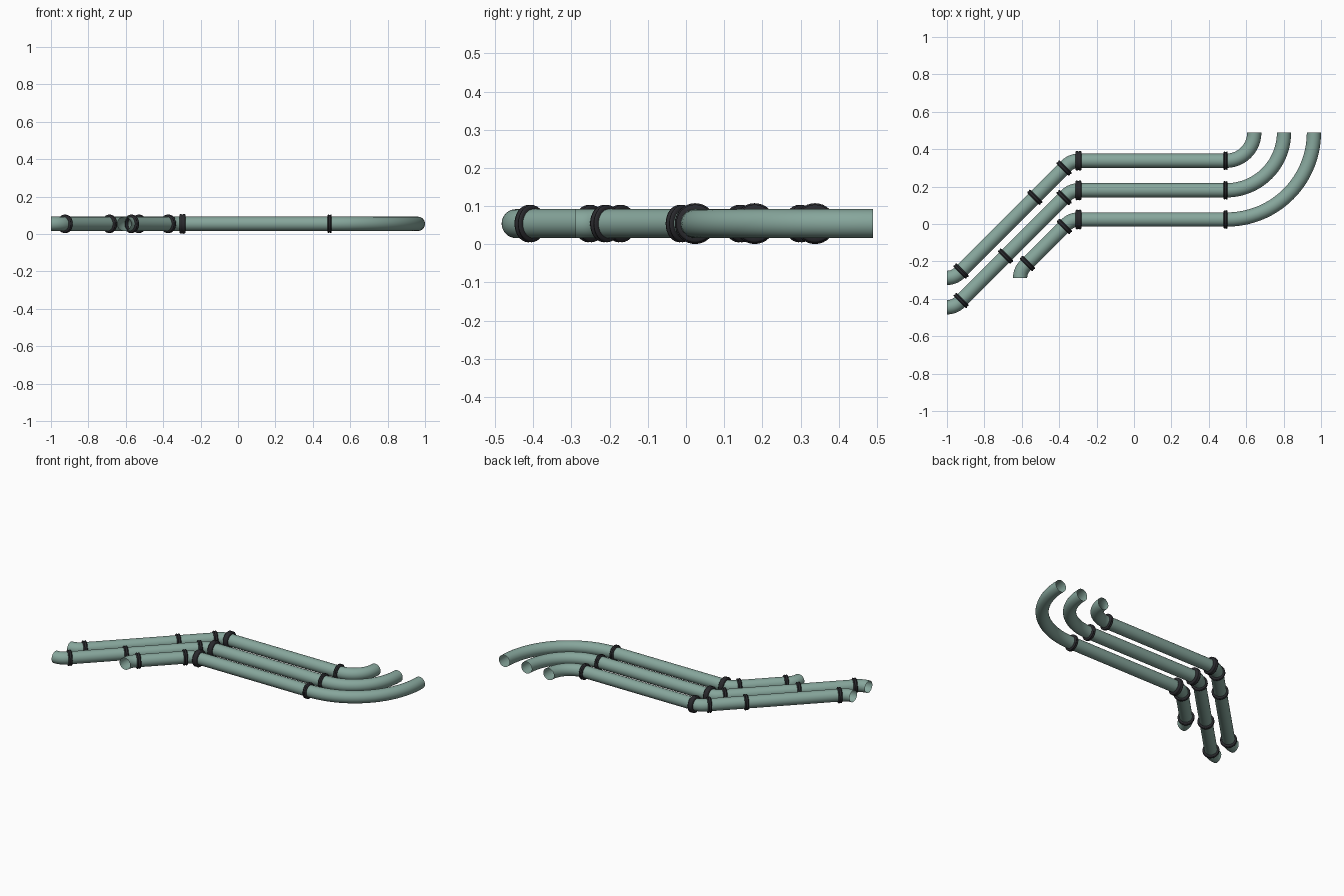
import bpy, bmesh, math
from mathutils import Vector, Matrix

cube = bpy.data.objects.get("Cube")
if cube:
    bpy.data.objects.remove(cube)

PIPE_R = 0.038
AXIS_Z = 0.054
SIDES = 32


def material(name, color, rough):
    m = bpy.data.materials.new(name)
    m.use_nodes = True
    m.diffuse_color = (*color, 1)
    bsdf = m.node_tree.nodes["Principled BSDF"]
    bsdf.inputs["Base Color"].default_value = (*color, 1)
    bsdf.inputs["Roughness"].default_value = rough
    return m


GREEN = material("grey_green_paint", (0.24, 0.38, 0.33), 0.5)
DARK = material("dark_rubber", (0.022, 0.022, 0.026), 0.6)


def fillet_path(corners, radii):
    """Flat polyline with rounded corners, as (point, direction) pairs."""
    pts = [Vector(c).to_3d() for c in corners]
    path = [(pts[0], (pts[1] - pts[0]).normalized())]
    for prev, corner, nxt, r in zip(pts, pts[1:], pts[2:], radii):
        d0, d1 = (corner - prev).normalized(), (nxt - corner).normalized()
        turn = math.atan2(d0.cross(d1).z, d0.dot(d1))
        start = corner - d0 * r * math.tan(abs(turn) / 2)
        side = Vector((-d0.y, d0.x, 0)) * math.copysign(1, turn)
        steps = max(8, round(abs(turn) * 14))
        for i in range(steps + 1):
            a = abs(turn) * i / steps
            path.append((start + d0 * r * math.sin(a) + side * r * (1 - math.cos(a)),
                         d0 * math.cos(a) + side * math.sin(a)))
    path.append((pts[-1], (pts[-1] - pts[-2]).normalized()))
    return path


def finish(name, bm, mat, angle):
    bmesh.ops.recalc_face_normals(bm, faces=bm.faces)
    mesh = bpy.data.meshes.new(name)
    bm.to_mesh(mesh)
    bm.free()
    mesh.materials.append(mat)
    obj = bpy.data.objects.new(name, mesh)
    bpy.context.collection.objects.link(obj)
    bpy.ops.object.select_all(action="DESELECT")
    obj.select_set(True)
    bpy.context.view_layer.objects.active = obj
    bpy.ops.object.shade_smooth_by_angle(angle=math.radians(angle))
    return obj


def sweep(sections, closed=False):
    """Join circles given as (centre, direction, radius)."""
    bm = bmesh.new()
    rings = []
    for p, d, r in sections:
        side, up = Vector((-d.y, d.x, 0)), Vector((0, 0, 1))
        rings.append([bm.verts.new(p + up * AXIS_Z + r * (side * math.cos(t) + up * math.sin(t)))
                      for t in (math.tau * k / SIDES for k in range(SIDES))])
    pairs = list(zip(rings, rings[1:]))
    if closed:
        pairs.append((rings[-1], rings[0]))
    for a, b in pairs:
        for k in range(SIDES):
            n = (k + 1) % SIDES
            bm.faces.new((a[k], a[n], b[n], b[k]))
    return bm


def collar(name, x, y, direction, radius, width):
    """Clamp ring with rounded rims and a shallow middle groove."""
    p, d = Vector((x, y, 0)), Vector((*direction, 0)).normalized()
    inner = PIPE_R - 0.004
    profile = [(-1, inner), (-1, radius - 0.005), (-0.75, radius - 0.001), (-0.5, radius),
               (-0.2, radius - 0.003), (0.2, radius - 0.003), (0.5, radius),
               (0.75, radius - 0.001), (1, radius - 0.005), (1, inner)]
    finish(name, sweep([(p + d * t * width / 2, d, r) for t, r in profile], True), DARK, 50)


ELBOW = 0.092     # radius of the small bends
BEND_X = 0.49     # where the wide bends begin
END_Y = 0.49
KNEE_X = -0.335
# name, run y, x of wide bend end, last corner, open end, x of collars on the slope
pipes = [
    ("back", 0.338, 0.643, (-0.961, -0.288), (-1, -0.288), (-0.374, -0.53, -0.925)),
    ("middle", 0.180, 0.802, (-0.960, -0.445), (-1, -0.445), (-0.374, -0.687, -0.924)),
    ("front", 0.024, 0.962, (-0.609, -0.250), (-0.609, -0.29), (-0.372, -0.570)),
]

for name, y, end_x, corner, end, slope_xs in pipes:
    # Pipe, open at both ends
    path = fillet_path([end, corner, (KNEE_X, y), (end_x, y), (end_x, END_Y)],
                       [ELBOW, ELBOW, min(end_x - BEND_X, END_Y - y) - 0.001])
    finish(name + "_pipe", sweep([(p, d, PIPE_R) for p, d in path]), GREEN, 40)

    # Collars on the straight run and on the slope
    collar(name + "_knee_collar", -0.297, y, (1, 0), 0.0535, 0.03)
    collar(name + "_bend_collar", BEND_X, y, (1, 0), 0.050, 0.022)
    for i, x in enumerate(slope_xs):
        collar(f"{name}_slope_collar_{i + 1}", x, y + x - KNEE_X, (1, 1), 0.049, 0.024)
